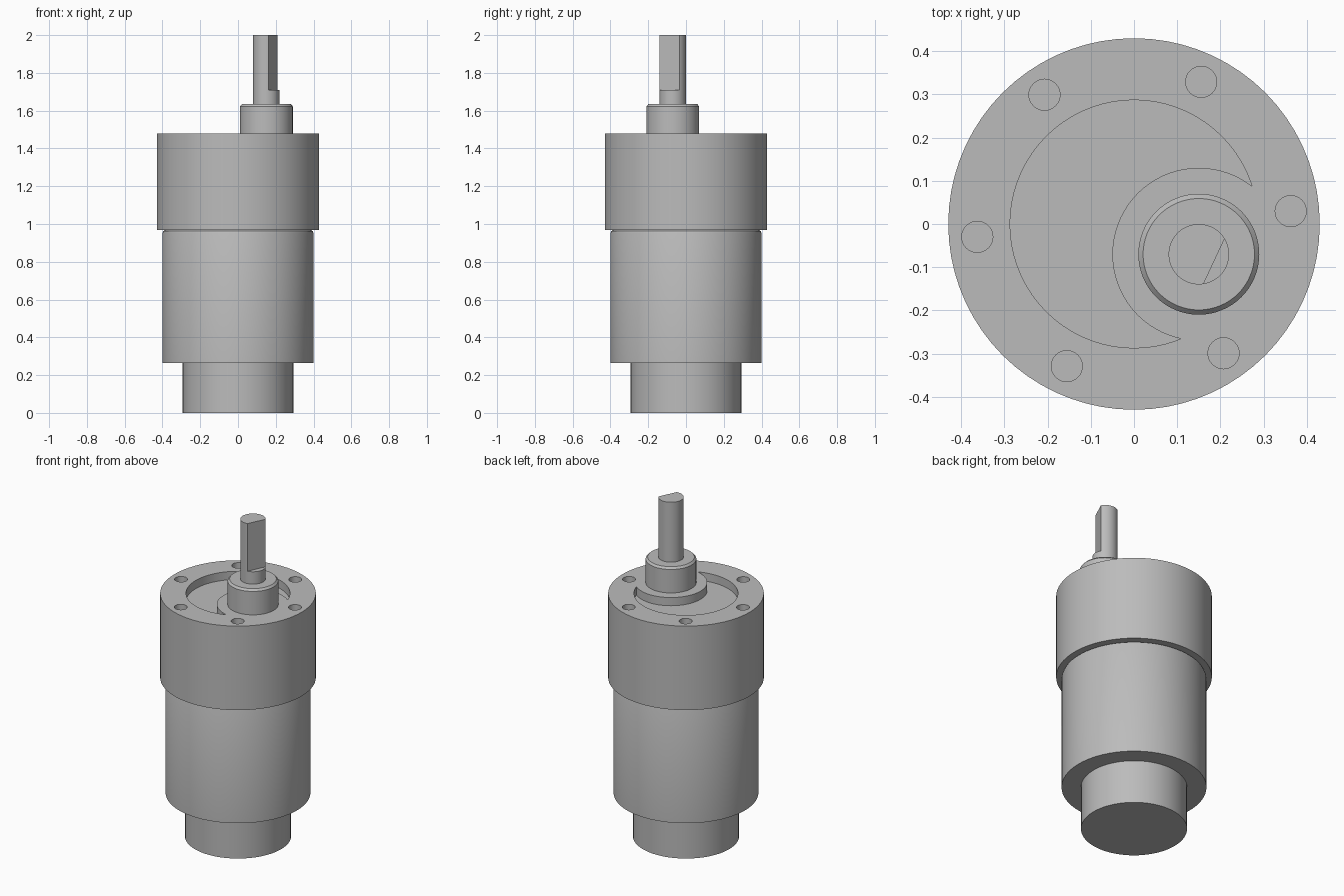
import bpy
from math import sin, cos, pi, radians, degrees, atan2
from mathutils import Vector

cube = bpy.data.objects.get("Cube")
if cube:
    bpy.data.objects.remove(cube, do_unlink=True)

metal = bpy.data.materials.new("grey metal")
metal.use_nodes = True
GREY = (0.5, 0.5, 0.5, 1)
metal.diffuse_color = GREY
metal.node_tree.nodes["Principled BSDF"].inputs["Base Color"].default_value = GREY

AXIS = Vector((0.15, -0.07, 0))     # offset output shaft
FLAT_ANGLE = atan2(AXIS.y, AXIS.x)


def add_object(name, verts, faces):
    mesh = bpy.data.meshes.new(name)
    mesh.from_pydata(verts, [], faces)
    mesh.materials.append(metal)
    obj = bpy.data.objects.new(name, mesh)
    bpy.context.collection.objects.link(obj)
    return obj


def turned(name, profile, centre=(0, 0), sides=72):
    """Closed solid of revolution from (radius, z) points, bottom to top."""
    verts = [(centre[0] + r * cos(2 * pi * i / sides),
              centre[1] + r * sin(2 * pi * i / sides), z)
             for r, z in profile for i in range(sides)]
    faces = [list(range(sides))[::-1]]
    for k in range(len(profile) - 1):
        a, b = k * sides, (k + 1) * sides
        faces += [(a + i, a + (i + 1) % sides, b + (i + 1) % sides, b + i)
                  for i in range(sides)]
    faces.append([(len(profile) - 1) * sides + i for i in range(sides)])
    return add_object(name, verts, faces)


def cut(target, cutter):
    mod = target.modifiers.new("cut", 'BOOLEAN')
    mod.operation = 'DIFFERENCE'
    mod.solver = 'EXACT'
    mod.object = cutter
    bpy.context.view_layer.objects.active = target
    bpy.ops.object.modifier_apply(modifier=mod.name)
    bpy.data.objects.remove(cutter, do_unlink=True)


# Motor: rear cap and rounded can
rear_cap = turned("rear_cap", [(0.293, 0), (0.293, 0.265)])
motor_can = turned("motor_can", [(0.4, 0.265), (0.4, 0.952), (0.396, 0.962),
                                 (0.386, 0.968), (0.386, 0.97)])

# Gearbox with a crescent recess left around the shaft island
gearbox = turned("gearbox", [(0.43, 0.968), (0.43, 1.48)])
recess = turned("recess_cutter", [(0.287, 1.43), (0.287, 1.6)])
cut(recess, turned("island_cutter", [(0.2, 1.3), (0.2, 1.7)], AXIS))
cut(gearbox, recess)

# Ring of six mounting holes
for k in range(6):
    angle = radians(4.7 + 60 * k)
    centre = (0.364 * cos(angle), 0.364 * sin(angle))
    cut(gearbox, turned("hole_cutter", [(0.036, 1.36), (0.036, 1.6)], centre, 32))

# Chamfered bearing boss
boss = turned("bearing_boss", [(0.14, 1.475), (0.14, 1.623), (0.129, 1.635)], AXIS, 64)

# Output shaft with a D-shaped flat
shaft = turned("output_shaft", [(0.07, 1.63), (0.07, 2)], AXIS, 48)
bpy.ops.mesh.primitive_cube_add(size=1)
flat_cutter = bpy.context.object
flat_cutter.scale = (0.2, 0.4, 0.6)
flat_cutter.rotation_euler.z = FLAT_ANGLE
flat_cutter.location = AXIS + Vector((cos(FLAT_ANGLE), sin(FLAT_ANGLE), 0)) * 0.139
flat_cutter.location.z = 1.71 + 0.3
bpy.context.view_layer.update()
cut(shaft, flat_cutter)

# Smooth round walls, sharp rims
for obj in (rear_cap, motor_can, gearbox, boss, shaft):
    bpy.ops.object.select_all(action='DESELECT')
    obj.select_set(True)
    bpy.context.view_layer.objects.active = obj
    bpy.ops.object.shade_smooth_by_angle(angle=radians(25))
